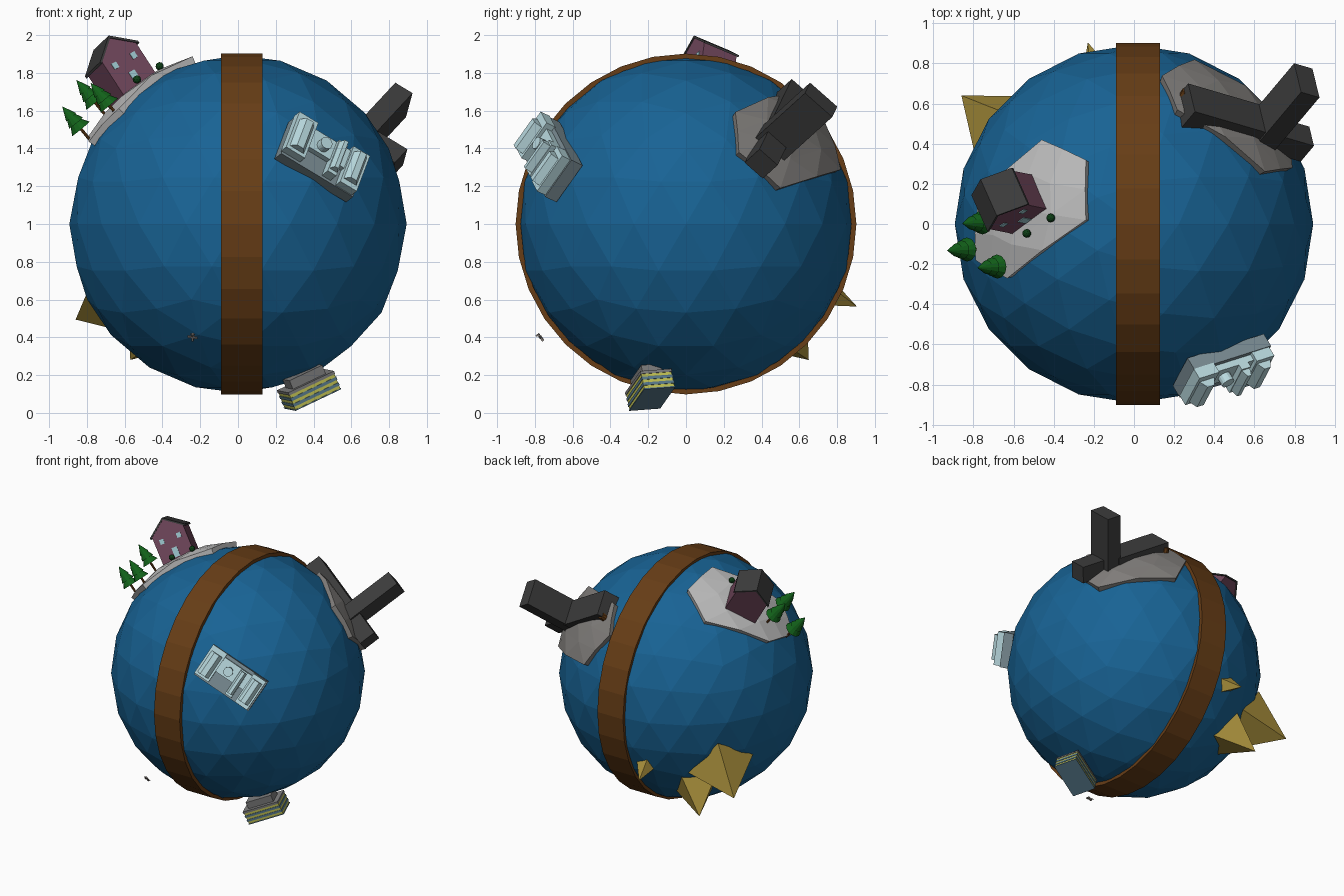
import bpy, bmesh
from math import pi, cos, sin
from mathutils import Vector, Matrix

if "Cube" in bpy.data.objects:
    bpy.data.objects.remove(bpy.data.objects["Cube"])

C = Vector((0, 0, 1))
BLUE, BROWN = (.009, .125, .3), (.135, .047, .008)
LIGHT, MID, DARK = (.5, .5, .5), (.22, .21, .2), (.045, .045, .045)
ICE, ICE_D, GOLD = (.5, .72, .76), (.2, .27, .3), (.4, .28, .045)
PINK, GREEN, SLATE, YELLOW = (.17, .065, .11), (.006, .12, .01), (.1, .2, .27), (.55, .55, .09)
STONE, GLASS = (.2, .2, .2), (.35, .6, .65)


def frame(o, n, x):
    """Local axes: z along n, x as close to the given x as possible."""
    z = Vector(n).normalized()
    x = Vector(x)
    x = (x - z * x.dot(z)).normalized()
    m = Matrix((x, z.cross(x), z)).transposed().to_4x4()
    m.translation = Vector(o)
    return m


def finish(name, bm, color, fix=True):
    if fix:
        bmesh.ops.recalc_face_normals(bm, faces=bm.faces)
    me = bpy.data.meshes.new(name)
    bm.to_mesh(me)
    bm.free()
    ob = bpy.data.objects.new(name, me)
    bpy.context.collection.objects.link(ob)
    mat = bpy.data.materials.get(str(color)) or bpy.data.materials.new(str(color))
    mat.diffuse_color = (*color, 1)
    mat.use_nodes = True
    mat.node_tree.nodes["Principled BSDF"].inputs["Base Color"].default_value = mat.diffuse_color
    me.materials.append(mat)
    return ob


def box(bm, m, x, y, z):
    """Box from three (low, high) ranges in frame m."""
    lo, hi = Vector((x[0], y[0], z[0])), Vector((x[1], y[1], z[1]))
    s = hi - lo
    bmesh.ops.create_cube(bm, size=1, matrix=m @ Matrix.Translation((lo + hi) / 2) @ Matrix.Diagonal((*s, 1)))


def boxes(name, m, color, ranges):
    bm = bmesh.new()
    for r in ranges:
        box(bm, m, *r)
    return finish(name, bm, color)


def cone(bm, m, z0, z1, r0, r1, seg=10, xy=(0, 0)):
    bmesh.ops.create_cone(bm, cap_ends=True, segments=seg, radius1=r0, radius2=r1, depth=z1 - z0,
                          matrix=m @ Matrix.Translation((*xy, (z0 + z1) / 2)))


def prism(bm, m, profile, y0, y1):
    """Extrude an xz profile along local y."""
    ring = [[bm.verts.new(m @ Vector((x, y, z))) for x, z in profile] for y in (y0, y1)]
    bm.faces.new(ring[0])
    bm.faces.new(ring[1])
    n = len(profile)
    for i in range(n):
        j = (i + 1) % n
        bm.faces.new((ring[0][i], ring[0][j], ring[1][j], ring[1][i]))


def plate(name, rim, color, r=.92):
    """Curved slab that follows the globe."""
    bm = bmesh.new()
    pts = [Vector(p) - C for p in rim]
    mid = bm.verts.new(sum(pts, Vector()))
    vs = [bm.verts.new(p) for p in pts]
    for i in range(len(vs)):
        bm.faces.new((mid, vs[i - 1], vs[i]))
    mid.co = mid.co.normalized() * r
    bmesh.ops.subdivide_edges(bm, edges=bm.edges[:], cuts=1, use_grid_fill=True)
    for v in bm.verts:
        v.co = v.co.normalized() * r + C
    bm.normal_update()
    flip = [f for f in bm.faces if f.normal.dot(f.calc_center_median() - C) < 0]
    bmesh.ops.reverse_faces(bm, faces=flip)
    ob = finish(name, bm, color, False)
    mod = ob.modifiers.new("thickness", 'SOLIDIFY')
    mod.thickness, mod.offset = .045, -1


# globe and band
bm = bmesh.new()
bmesh.ops.create_icosphere(bm, subdivisions=3, radius=.893, matrix=Matrix.Translation(C))
finish("globe", bm, BLUE)
bm = bmesh.new()
N = 32
rings = []
for i in range(N):
    a = 2 * pi * i / N
    rings.append([bm.verts.new((x, r * cos(a), 1 + r * sin(a)))
                  for x, r in ((-.09, .875), (-.09, .902), (.13, .902), (.13, .875))])
for i in range(N):
    for k in range(4):
        bm.faces.new((rings[i - 1][k], rings[i][k], rings[i][k - 3], rings[i - 1][k - 3]))
finish("band", bm, BROWN)

# ground plates
plate("house_ground", [(-.46, .42, 1.677), (-.24, .32, 1.83), (-.24, .02, 1.888),
                       (-.63, -.27, 1.61), (-.79, -.18, 1.436), (-.78, .09, 1.48)], LIGHT)
plate("tower_ground", [(.79, .28, 1.38), (.65, .26, 1.59), (.216, .57, 1.69),
                       (.14, .74, 1.53), (.305, .826, 1.29), (.75, .5, 1.19)], MID)

# dark building: long bar with tower
m = frame(C, (.53, .63, .57), (.83, -.24, -.5))
boxes("dark_building", m, DARK, [((-.27, .17), (-.14, .05), (.8, .95)),
                                 ((.16, .45), (-.13, .0), (.82, .945)),
                                 ((.155, .265), (-.15, .045), (.82, 1.28))])
p = Vector((.26, .65, .61))
bm = bmesh.new()
cone(bm, frame(C + p, p, (1, 0, 0)), -.03, .02, .032, .025)
finish("stump", bm, BROWN)

# house
m = frame((-.565, .1, 1.715), (-.54, .11, .83), (.76, .51, .41))
bm = bmesh.new()
prism(bm, m, [(-.12, -.03), (.12, -.03), (.12, .19), (0, .28), (-.12, .19)], -.1, .1)
finish("house_walls", bm, PINK)
bm = bmesh.new()
for s in (-1, 1):
    prism(bm, m, [(0, .279), (0, .294), (s * .134, .193), (s * .134, .179)], -.106, .106)
finish("house_roof", bm, DARK)
boxes("windows", m, GLASS, [((s * .065 - .016, s * .065 + .016), (-.104, -.09), (.12, .155)) for s in (-1, 1)])
boxes("door", m, GLASS, [((-.02, .02), (-.104, -.09), (0, .07))])

# bushes
for i, p in enumerate(((-.415, .03, 1.835), (-.535, -.047, 1.765))):
    bm = bmesh.new()
    bmesh.ops.create_icosphere(bm, subdivisions=2, radius=.022, matrix=Matrix.Translation(p))
    finish(f"bush_{i}", bm, (.004, .05, .008))

# trees
for i, p in enumerate(((-.725, .01, 1.605), (-.80, -.125, 1.465), (-.65, -.21, 1.59))):
    m = frame(p, (-.63, -.04, .76), (0, 1, 0))
    bm = bmesh.new()
    cone(bm, m, -.04, .07, .008, .008, 8)
    finish(f"trunk_{i}", bm, BROWN)
    bm = bmesh.new()
    for z0, z1, r in ((.05, .12, .06), (.09, .16, .047), (.13, .205, .035)):
        cone(bm, m, z0, z1, r, 0 if z1 > .2 else r * .3, 12)
    finish(f"foliage_{i}", bm, GREEN)

# pale civic building
m = frame(C + Vector((.435, -.71, .345)), (.48, -.79, .38), (.81, .286, -.51))
boxes("civic_base", m, ICE_D, [((-.225, .235), (-.125, .125), (-.04, .035))])
boxes("civic_blocks", m, ICE, [((-.22, .22), (-.02, .1), (.03, .07)),
                               ((-.23, -.11), (-.11, .13), (.03, .09)),
                               ((.03, .085), (-.11, .1), (.03, .10)),
                               ((.12, .225), (-.12, .12), (.03, .09))])
bm = bmesh.new()
for x, w, z in ((-.17, .05, .09), (.0575, .0275, .10), (.172, .045, .09)):
    prism(bm, m, [(x - w, z - .01), (x + w, z - .01), (x + w * .4, z + .04), (x - w * .4, z + .04)], -.09, .09)
finish("civic_roofs", bm, ICE)
bm = bmesh.new()
cone(bm, m, .05, .115, .034, .034, 16, (-.035, .03))
finish("civic_rotunda", bm, ICE)

# layered block under the globe
m = frame((.375, -.19, .125), (.36, .2, -.9), (.24, .08, .115))
for i in range(6):
    z, e = -.05 + i / 60, .003 if i % 2 == 0 else 0
    color = STONE if i == 0 else YELLOW if i % 2 else SLATE
    boxes(f"block_layer_{i}", m, color, [((-.137 - e, .137 + e), (-.085 - e, .085 + e), (z, z + 1 / 60))])
boxes("block_roof", m, SLATE, [((-.14, .14), (-.088, .088), (.05, .056))])
boxes("block_foot", m, STONE, [((-.1, .1), (-.05, .06), (-.1, -.05))])

# pyramids
for i, (apex, half, corner) in enumerate((((-.86, .64, -.506), .22, (-.144, -.161, .045)),
                                          ((-.57, .65, -.72), .165, (1, .2, -.6)),
                                          ((-.23, .905, -.437), .07, (1, .4, .3)))):
    a = Vector(apex)
    bm = bmesh.new()
    cone(bm, frame(C, a, corner), .86, a.length, half * 1.08, 0, 4)
    finish(f"pyramid_{i}", bm, GOLD)

# little aircraft
p = Vector((-.24, -.77, -.6))
m = frame(C + p, p, (1, 0, 0))
boxes("aircraft", m, (.25, .22, .2), [((-.005, .005), (-.024, .024), (-.006, .006)),
                                      ((-.027, .027), (-.006, .008), (-.002, .002)),
                                      ((-.011, .011), (.016, .024), (-.002, .002)),
                                      ((-.0015, .0015), (.015, .024), (0, .016))])
